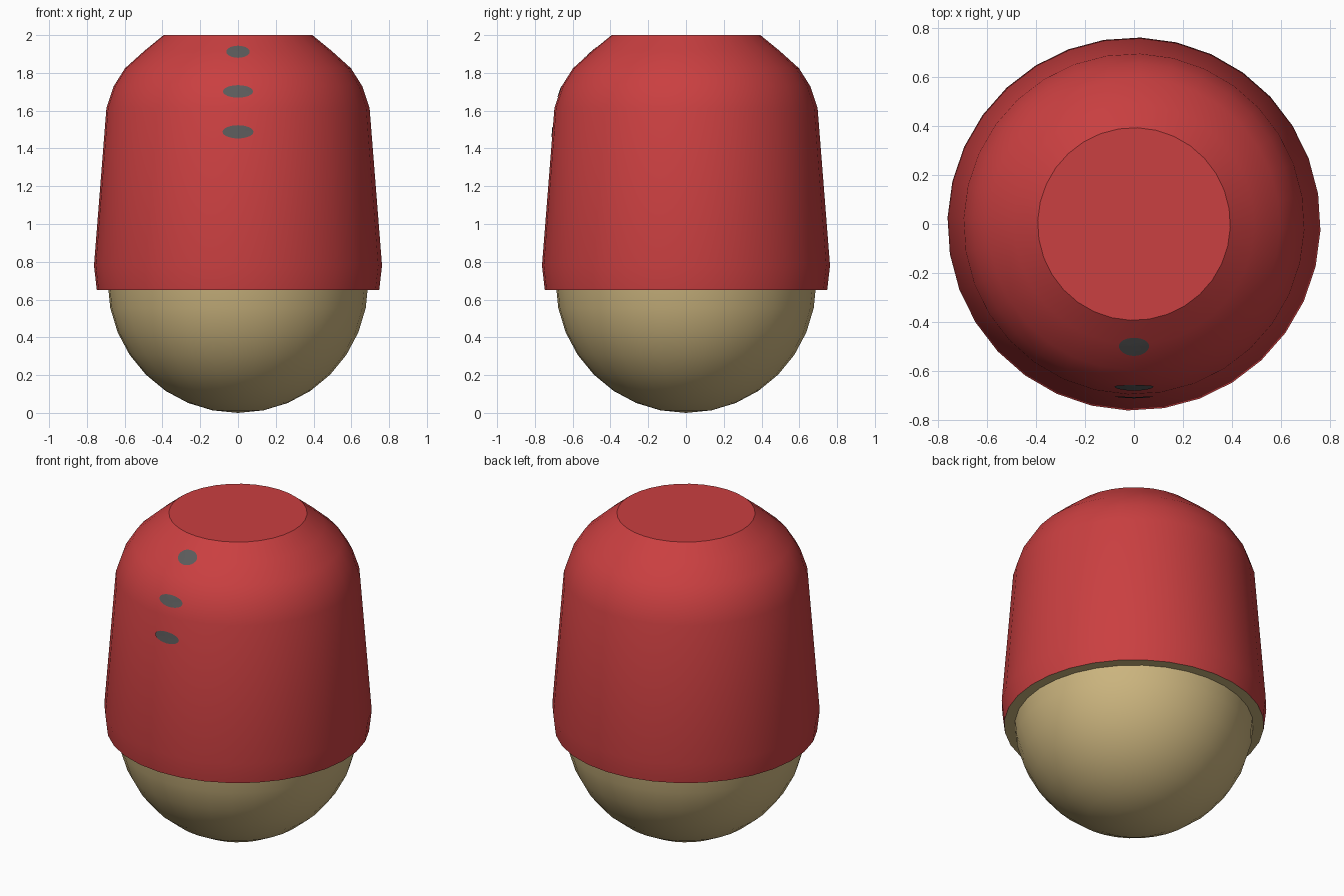
import bpy, bmesh, math

if "Cube" in bpy.data.objects:
    bpy.data.objects.remove(bpy.data.objects["Cube"])

SIDES = 32
TURN = math.radians(-2)


def material(name, rgb):
    m = bpy.data.materials.new(name)
    m.diffuse_color = (*rgb, 1)
    m.use_nodes = True
    m.node_tree.nodes["Principled BSDF"].inputs["Base Color"].default_value = m.diffuse_color
    return m


red = material("red", (0.59, 0.05, 0.052))
tan = material("tan", (0.60, 0.46, 0.21))
grey = material("dark grey", (0.105, 0.105, 0.105))


def make_object(name, bm, mats, angle=30):
    me = bpy.data.meshes.new(name)
    bm.to_mesh(me)
    bm.free()
    ob = bpy.data.objects.new(name, me)
    bpy.context.collection.objects.link(ob)
    for m in mats:
        me.materials.append(m)
    bpy.ops.object.select_all(action='DESELECT')
    ob.select_set(True)
    bpy.context.view_layer.objects.active = ob
    bpy.ops.object.shade_smooth_by_angle(angle=math.radians(angle))
    return ob


def lathe(profile):
    """Revolve (radius, z) points, listed bottom to top, around z."""
    bm = bmesh.new()
    rings = []
    for r, z in profile:
        if r < 1e-6:
            rings.append([bm.verts.new((0, 0, z))] * SIDES)
        else:
            rings.append([bm.verts.new((r * math.cos(TURN + 2 * math.pi * i / SIDES),
                                        r * math.sin(TURN + 2 * math.pi * i / SIDES), z))
                          for i in range(SIDES)])
    for a, b in zip(rings, rings[1:]):
        for i in range(SIDES):
            j = (i + 1) % SIDES
            bm.faces.new(list(dict.fromkeys((a[i], a[j], b[j], b[i]))))
    return bm, rings


# lower bowl: half sphere rising into the cap
R = 0.69
steps = [math.radians(11.25 * k) for k in range(9)]
bm, rings = lathe([(R * math.sin(t), R - R * math.cos(t)) for t in steps])
make_object("lower_bowl", bm, [tan])

# cap: tapered wall, rounded shoulder, flat top, tan underside rim
cap_profile = [(0.748, 0.65), (0.763, 0.78), (0.697, 1.615), (0.658, 1.73),
               (0.598, 1.825), (0.492, 1.92), (0.394, 2.0)]
bm, rings = lathe([(0.67, 0.65)] + cap_profile)
bm.faces.new(rings[-1])
for f in bm.faces:
    f.material_index = 1 if f.calc_center_median().z < 0.651 else 0
make_object("cap", bm, [red, tan])


def cap_radius(z):
    for (r0, z0), (r1, z1) in zip(cap_profile, cap_profile[1:]):
        if z <= z1:
            return r0 + (r1 - r0) * (z - z0) / (z1 - z0)
    return cap_profile[-1][0]


# three spots laid on the front surface of the cap
def spot(name, zc, half_w, half_h):
    bm = bmesh.new()

    def point(x, z):
        return bm.verts.new((x, -math.sqrt(cap_radius(z) ** 2 - x * x) - 0.003, z))
    n = 24
    mid = point(0, zc)
    loops = [[point(half_w * s * math.cos(2 * math.pi * i / n),
                    zc + half_h * s * math.sin(2 * math.pi * i / n)) for i in range(n)]
             for s in (0.5, 1)]
    for i in range(n):
        j = (i + 1) % n
        bm.faces.new((mid, loops[0][i], loops[0][j]))
        bm.faces.new((loops[0][i], loops[1][i], loops[1][j], loops[0][j]))
    make_object(name, bm, [grey])


spot("upper_spot", 1.912, 0.062, 0.032)
spot("middle_spot", 1.702, 0.08, 0.033)
spot("lower_spot", 1.488, 0.082, 0.035)
